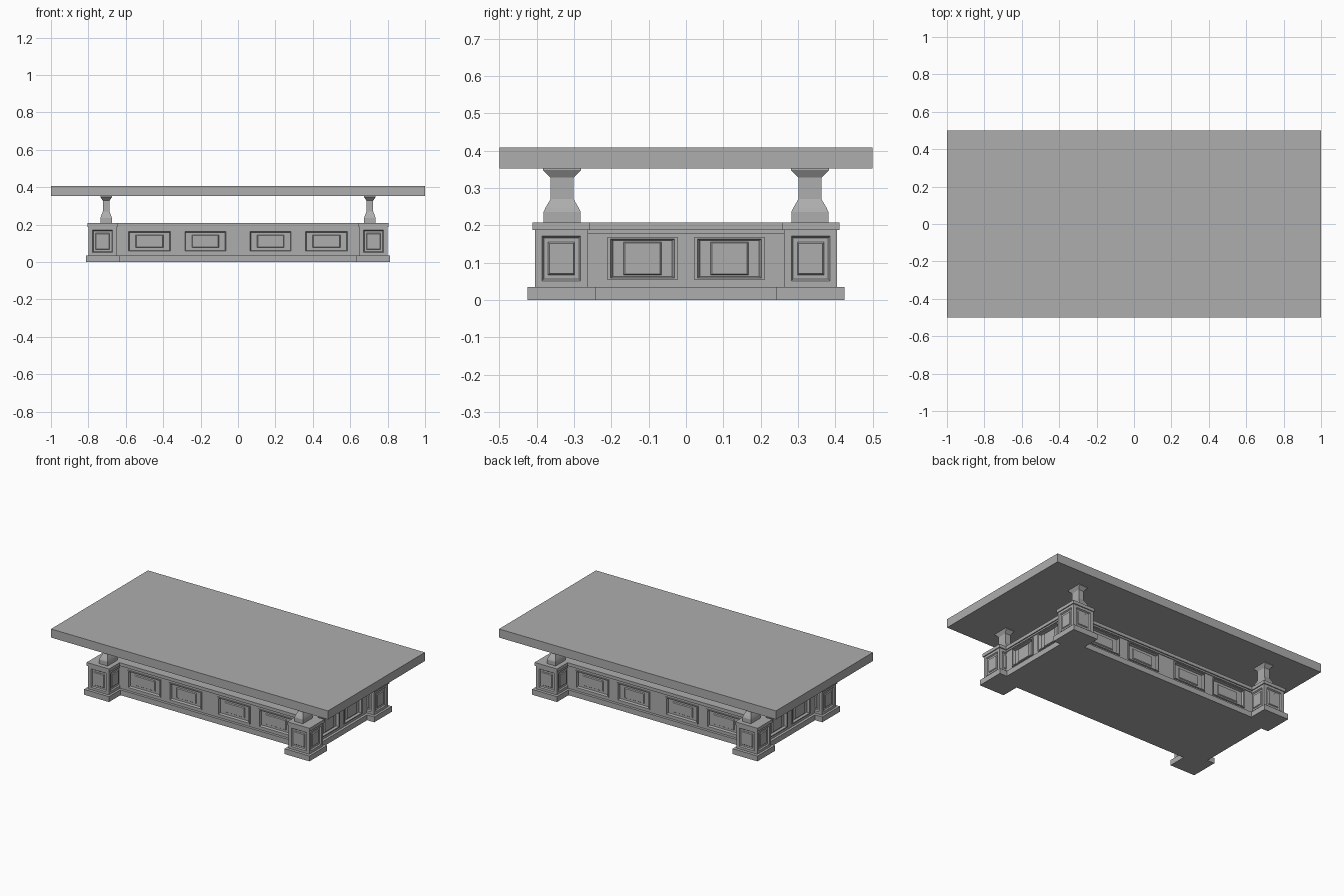
import bpy
import bmesh
from math import radians
from mathutils import Matrix, Vector

if "Cube" in bpy.data.objects:
    bpy.data.objects.remove(bpy.data.objects["Cube"], do_unlink=True)

grey = bpy.data.materials.new("plain grey")
grey.use_nodes = True
COLOUR = (0.42, 0.42, 0.42, 1)
grey.diffuse_color = COLOUR
grey.node_tree.nodes["Principled BSDF"].inputs["Base Color"].default_value = COLOUR


def finish(name, bm):
    mesh = bpy.data.meshes.new(name)
    bm.to_mesh(mesh)
    bm.free()
    mesh.materials.append(grey)
    obj = bpy.data.objects.new(name, mesh)
    bpy.context.collection.objects.link(obj)
    return obj


def box(name, centre, half, z0, z1):
    bm = bmesh.new()
    bmesh.ops.create_cube(bm, size=1)
    size = Vector((half[0] * 2, half[1] * 2, z1 - z0))
    bmesh.ops.scale(bm, vec=size, verts=bm.verts)
    bmesh.ops.translate(bm, vec=(centre[0], centre[1], (z0 + z1) / 2), verts=bm.verts)
    return finish(name, bm)


def panelled_wall(bm, place, us, vs, steps):
    """Wall of rails and stiles; every second cell holds a panel of nested rings.
    Each step is (inset across, inset up, depth outwards)."""
    def quad(points):
        bm.faces.new([bm.verts.new(place @ Vector((u, -d, v))) for u, v, d in points])

    def ring(u0, u1, v0, v1, d):
        return [(u0, v0, d), (u1, v0, d), (u1, v1, d), (u0, v1, d)]

    for i in range(len(us) - 1):
        for j in range(len(vs) - 1):
            u0, u1, v0, v1 = us[i], us[i + 1], vs[j], vs[j + 1]
            outer = ring(u0, u1, v0, v1, 0)
            if i % 2 and j % 2:
                for du, dv, depth in steps:
                    inner = ring(u0 + du, u1 - du, v0 + dv, v1 - dv, depth)
                    for k in range(4):
                        n = (k + 1) % 4
                        quad([outer[k], outer[n], inner[n], inner[k]])
                    outer = inner
            quad(outer)


def panelled_block(name, centre, half, front_us, side_us, vs, front_steps, side_steps):
    bm = bmesh.new()
    for k in range(4):
        reach = half[1] if k % 2 == 0 else half[0]
        place = (Matrix.Translation((centre[0], centre[1], 0))
                 @ Matrix.Rotation(radians(90 * k), 4, "Z")
                 @ Matrix.Translation((0, -reach, 0)))
        if k % 2 == 0:
            panelled_wall(bm, place, front_us, vs, front_steps)
        else:
            panelled_wall(bm, place, side_us, vs, side_steps)
    bmesh.ops.remove_doubles(bm, verts=bm.verts, dist=0.0001)
    return finish(name, bm)


def mirrored(values):
    return [-v for v in reversed(values)] + list(values)


def column(name, centre, profile):
    """Rectangular baluster lofted through (half x, half y, z) sections."""
    bm = bmesh.new()
    rings = []
    for hx, hy, z in profile:
        rings.append([bm.verts.new((centre[0] + sx * hx, centre[1] + sy * hy, z))
                      for sx, sy in ((-1, -1), (1, -1), (1, 1), (-1, 1))])
    for low, high in zip(rings, rings[1:]):
        for k in range(4):
            n = (k + 1) % 4
            bm.faces.new([low[k], low[n], high[n], high[k]])
    bm.faces.new(rings[0][::-1])
    bm.faces.new(rings[-1])
    return finish(name, bm)


PLINTH_TOP, CAP_BOTTOM, CAP_TOP = 0.035, 0.187, 0.208
TABLE_BOTTOM, TABLE_TOP = 0.352, 0.408
BODY = (0.745, 0.29)

# Table top
box("table_top", (0, 0), (1, 0.5), TABLE_BOTTOM, TABLE_TOP)

# Central body with plinth, fillet and cap
box("body_plinth", (0, 0), (0.762, 0.307), 0, PLINTH_TOP)
box("body_cap", (0, 0), (0.757, 0.302), CAP_BOTTOM, CAP_TOP)
box("body_fillet", (0, 0), (0.75, 0.295), 0.177, CAP_BOTTOM)
panelled_block(
    "body_panels", (0, 0), BODY,
    mirrored([0.057, 0.292, 0.353, 0.593, BODY[0]]),
    mirrored([0.023, 0.21, BODY[1]]),
    [PLINTH_TOP, 0.053, 0.169, CAP_BOTTOM],
    [(0, 0, 0.006), (0.008, 0.006, 0.006), (0.012, 0.010, -0.010),
     (0.045, 0.024, -0.010), (0.05, 0.028, -0.004)],
    [(0, 0, 0.006), (0.008, 0.006, 0.006), (0.014, 0.010, -0.010),
     (0.042, 0.014, -0.010), (0.047, 0.017, -0.004)])

# Corner piers with their columns
PIER = (0.075, 0.071)
PROFILE = [(0.031, 0.05, CAP_TOP), (0.031, 0.05, 0.235), (0.027, 0.044, 0.248),
           (0.018, 0.031, 0.27), (0.018, 0.031, 0.328), (0.031, 0.051, 0.348),
           (0.031, 0.051, TABLE_BOTTOM)]
PIER_STEPS = [(0.005, 0.005, -0.008), (0.016, 0.016, -0.008), (0.02, 0.02, -0.003)]
for x_name, sx in (("left", 1), ("right", -1)):
    for y_name, sy in (("front", -1), ("back", 1)):
        corner = f"{y_name}_{x_name}"
        centre = (sx * 0.724, sy * 0.334)
        box(corner + "_plinth", centre, (0.09, 0.091), 0, PLINTH_TOP)
        box(corner + "_cap", centre, (0.081, 0.077), CAP_BOTTOM, CAP_TOP)
        panelled_block(corner + "_pier", centre, PIER,
                       mirrored([0.054, PIER[0]]), mirrored([0.052, PIER[1]]),
                       [PLINTH_TOP, 0.051, 0.171, CAP_BOTTOM], PIER_STEPS, PIER_STEPS)
        column(corner + "_column", (sx * 0.705, sy * 0.332), PROFILE)
